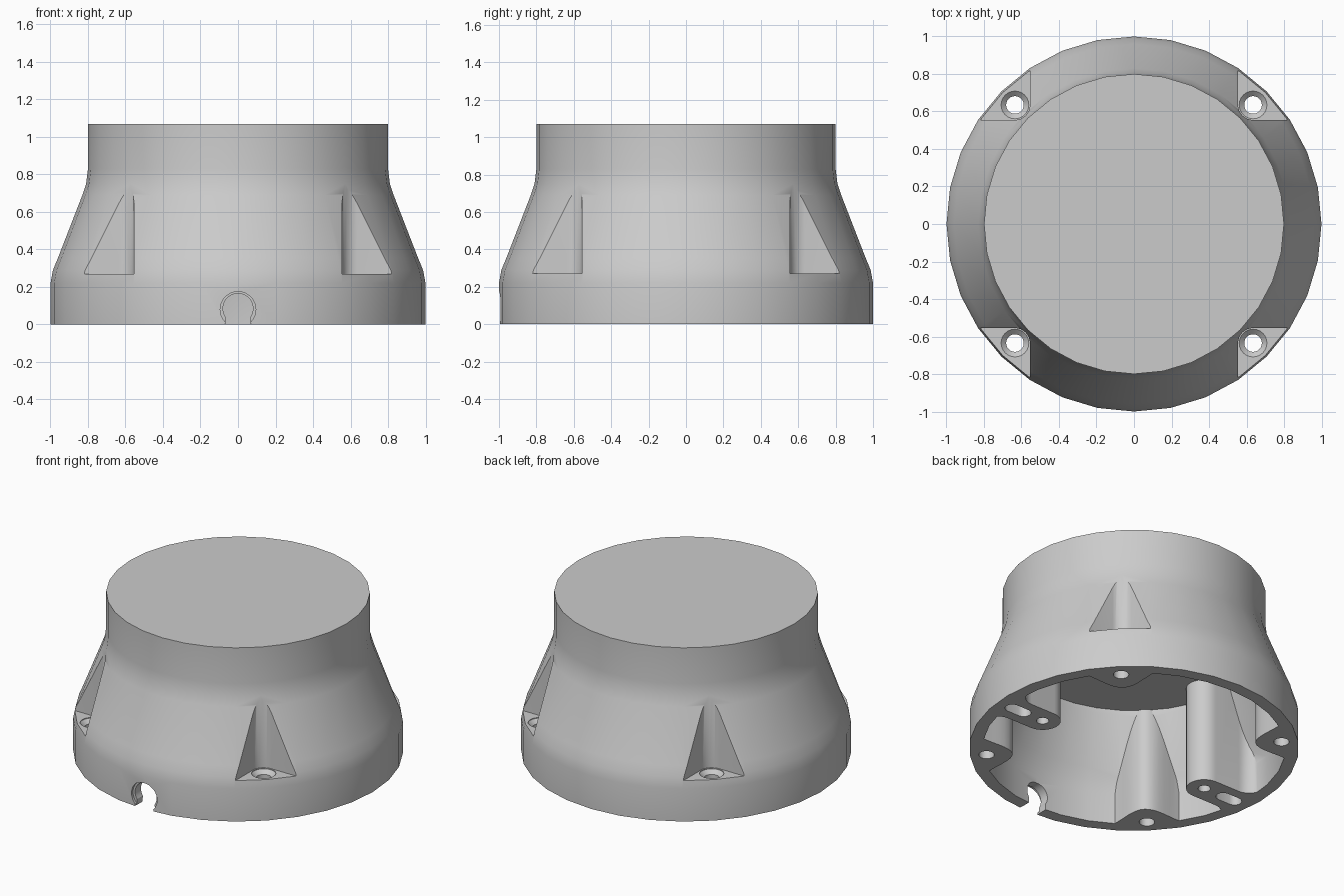
import bpy, bmesh, math
from math import sin, cos, pi, radians
from mathutils import Matrix

cube = bpy.data.objects.get("Cube")
if cube:
    bpy.data.objects.remove(cube, do_unlink=True)

grey = bpy.data.materials.new("plain_grey")
grey.use_nodes = True
GREY = (0.6, 0.6, 0.6, 1)
grey.diffuse_color = GREY
grey.node_tree.nodes["Principled BSDF"].inputs["Base Color"].default_value = GREY


def finish(name, bm):
    bmesh.ops.recalc_face_normals(bm, faces=bm.faces)
    mesh = bpy.data.meshes.new(name)
    bm.to_mesh(mesh)
    bm.free()
    mesh.materials.append(grey)
    obj = bpy.data.objects.new(name, mesh)
    bpy.context.scene.collection.objects.link(obj)
    return obj


def lathe(name, profile, sides, x=0, y=0):
    """Closed solid of revolution from (radius, height) pairs."""
    bm = bmesh.new()
    rings = [[bm.verts.new((x + r * cos(2 * pi * i / sides), y + r * sin(2 * pi * i / sides), z))
              for i in range(sides)] for r, z in profile]
    for low, high in zip(rings, rings[1:]):
        for i in range(sides):
            j = (i + 1) % sides
            bm.faces.new((low[i], low[j], high[j], high[i]))
    bm.faces.new(rings[0])
    bm.faces.new(rings[-1])
    return finish(name, bm)


def prism(name, outline, z0, z1, matrix=Matrix()):
    """Solid with a flat outline, raised from z0 to z1."""
    bm = bmesh.new()
    low = [bm.verts.new((x, y, z0)) for x, y in outline]
    high = [bm.verts.new((x, y, z1)) for x, y in outline]
    bm.faces.new(low)
    bm.faces.new(high)
    for i in range(len(low)):
        j = (i + 1) % len(low)
        bm.faces.new((low[i], low[j], high[j], high[i]))
    bm.transform(matrix)
    return finish(name, bm)


def arc(cx, cy, r, start, end, steps):
    return [(cx + r * cos(radians(start + (end - start) * i / steps)),
             cy + r * sin(radians(start + (end - start) * i / steps))) for i in range(steps + 1)]


def cut(target, tool):
    """Subtract the tool from the target and discard it."""
    tool.hide_render = True
    mod = target.modifiers.new("cut", "BOOLEAN")
    mod.operation, mod.solver, mod.object = "DIFFERENCE", "EXACT", tool
    graph = bpy.context.evaluated_depsgraph_get()
    mesh = bpy.data.meshes.new_from_object(target.evaluated_get(graph))
    target.modifiers.clear()
    target.data = mesh
    bpy.data.objects.remove(tool, do_unlink=True)


# Outer shell and hollow inside
body = lathe("housing", [(1, 0), (1, 0.22), (0.987, 0.29), (0.96, 0.355), (0.83, 0.69),
                         (0.81, 0.75), (0.8, 0.83), (0.8, 1.07)], 32)
cavity = lathe("cavity", [(0.92, -0.1), (0.92, 0.2), (0.905, 0.28), (0.88, 0.35),
                          (0.76, 0.67), (0.755, 0.7)], 32)

# Rounded screw bosses left standing inside the hollow
STEPS = 20
bump = []
for i in range(STEPS + 1):
    t = -0.28 + 0.56 * i / STEPS
    bump.append((0.74 + 0.1 * (1 - cos(pi * t / 0.28)), t))
bump += [(1.2, 0.28), (1.2, -0.28)]
for k in range(4):
    turn = Matrix.Rotation(radians(45 + 90 * k), 4, "Z")
    cut(cavity, prism("screw_boss", bump, -0.2, 1, turn))

# Two round-nosed inner columns that flare into the wall
COL_X, COL_Y, COL_R = 0.64, -0.1, 0.11
nose = arc(COL_X, 0, COL_R, 90, 270, 14)
flare = arc(0.82, -0.21, 0.1, 90, 10, 6)
column = nose + flare + [(1.2, -0.2), (1.2, 0.2)] + [(x, -y) for x, y in reversed(flare)]
for k in range(2):
    place = Matrix.Translation((0, COL_Y, 0)) @ Matrix.Rotation(pi * k, 4, "Z")
    cut(cavity, prism("inner_column", column, -0.2, 1, place))
cut(body, cavity)

# Corner pockets with countersunk through holes
P = 0.635
pocket = arc(P, P, 0.08, 180, 270, 8) + [(1.3, P - 0.08), (1.3, 1.3), (P - 0.08, 1.3)]
for k in range(4):
    turn = Matrix.Rotation(pi / 2 * k, 4, "Z")
    cut(body, prism("pocket", pocket, 0.27, 1, turn))
    x, y = (P if k in (0, 3) else -P), (P if k < 2 else -P)
    cut(body, lathe("screw_hole", [(0.047, -0.1), (0.047, 0.24), (0.074, 0.265), (0.074, 0.3)], 24, x, y))

# Blind hole and rounded slot under each column
slot = arc(0.79, 0, 0.045, 90, 270, 8) + arc(0.88, 0, 0.045, -90, 90, 8)
for k in range(2):
    side = 1 - 2 * k
    place = Matrix.Translation((0, COL_Y, 0)) @ Matrix.Rotation(pi * k, 4, "Z")
    cut(body, lathe("column_hole", [(0.038, -0.1), (0.038, 0.35)], 20, side * COL_X, COL_Y))
    cut(body, prism("column_slot", slot, -0.1, 0.2, place))

# Keyhole cable notch in the front rim, wider at the outer face
upright = Matrix.Rotation(pi / 2, 4, "X")
notch = arc(0, 0.085, 0.08, -35, 215, 24) + [(-0.07, -0.1), (0.07, -0.1)]
lip = arc(0, 0.08, 0.095, -45, 225, 24) + [(-0.08, -0.1), (0.08, -0.1)]
cut(body, prism("cable_notch", notch, 0.7, 1.2, upright))
cut(body, prism("notch_lip", lip, 0.975, 1.2, upright))

for o in bpy.context.selected_objects:
    o.select_set(False)
body.select_set(True)
bpy.context.view_layer.objects.active = body
bpy.ops.object.shade_smooth_by_angle(angle=radians(30))
